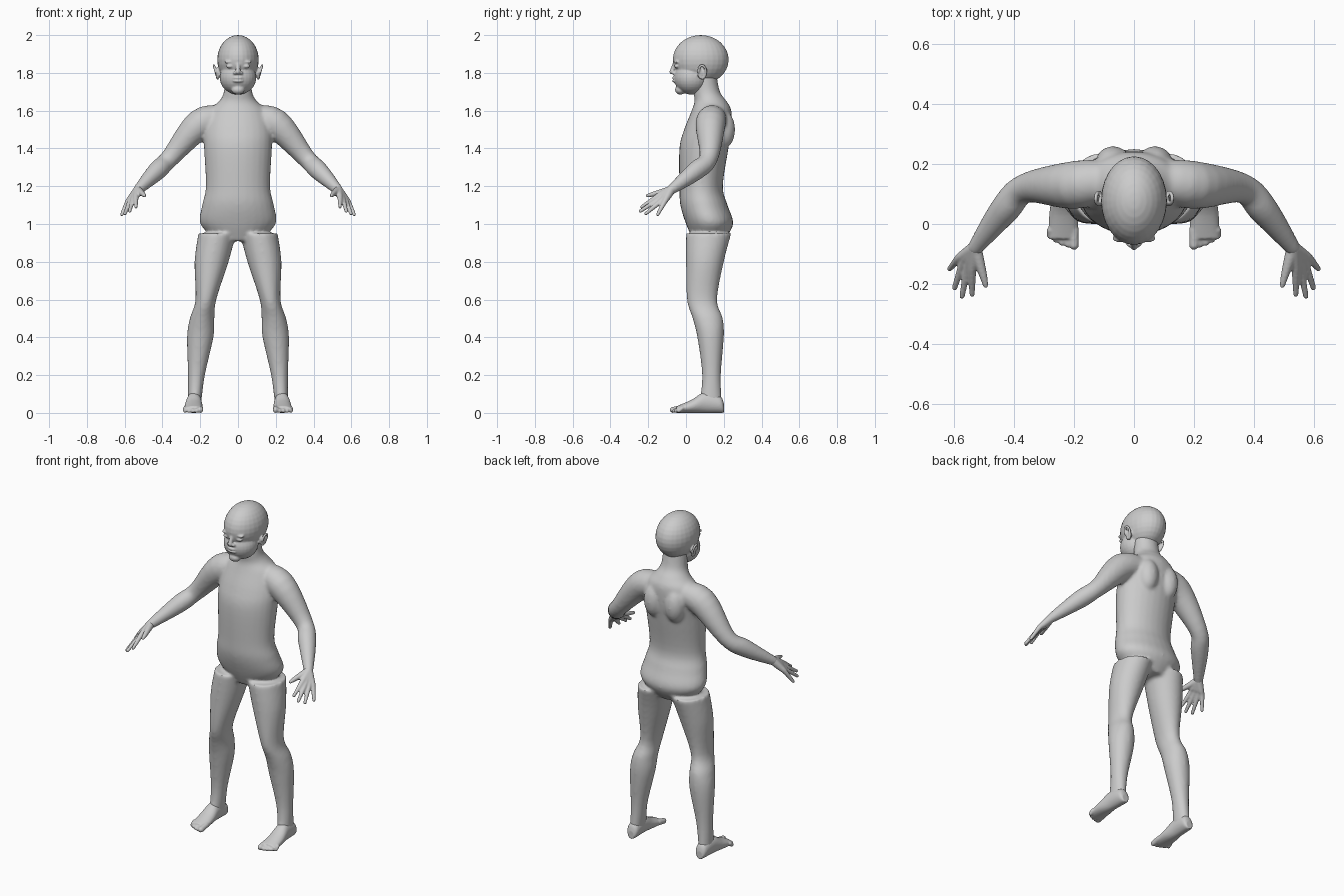
import bpy, bmesh, math
from mathutils import Vector, Matrix

default_cube = bpy.data.objects.get("Cube")
if default_cube:
    bpy.data.objects.remove(default_cube, do_unlink=True)

colour = (.6, .6, .6, 1)
grey = bpy.data.materials.new("plain grey")
grey.use_nodes = True
grey.diffuse_color = colour
grey.node_tree.nodes["Principled BSDF"].inputs["Base Color"].default_value = colour

SIDES = 28
ANGLES = [math.tau * i / SIDES for i in range(SIDES)]
WORDS = {-1: "right", 1: "left"}


def resample(rows, steps=5):
    """Pass a smooth curve through rows of numbers."""
    points = [Vector(row) for row in rows]
    padded = [points[0], *points, points[-1]]
    curve = []
    for before, start, end, after in zip(padded, padded[1:], padded[2:], padded[3:]):
        leave, arrive = (end - before) / 2, (after - start) / 2
        for step in range(steps):
            t = step / steps
            ease = t * t * (3 - 2 * t)
            curve.append(start.lerp(end, ease) + leave * t * (1 - t) ** 2 - arrive * t * t * (1 - t))
    return curve + [points[-1]]


def skin(bm, rings):
    """Join rings of points into a closed tube."""
    loops = [[bm.verts.new(point) for point in ring] for ring in rings]
    for low, high in zip(loops, loops[1:]):
        for i in range(SIDES):
            j = (i + 1) % SIDES
            bm.faces.new((low[i], low[j], high[j], high[i]))
    bm.faces.new(loops[0])
    bm.faces.new(loops[-1])


def loft(bm, rows, side=1, lengthwise=False):
    """Rows are (position, x centre, half width, other centre, other half)."""
    rings = []
    for position, x, width, other, depth in resample(rows):
        ring = []
        for angle in ANGLES:
            across = side * (x + width * math.cos(angle))
            along = other + depth * math.sin(angle)
            ring.append((across, position, along) if lengthwise else (across, along, position))
        rings.append(ring)
    skin(bm, rings)


def ball(bm, centre, size, side=1):
    x, y, z = centre
    place = Matrix.Translation((side * x, y, z)) @ Matrix.Diagonal((*size, 1))
    bmesh.ops.create_uvsphere(bm, u_segments=SIDES, v_segments=16, radius=1, matrix=place)


def limb(bm, path, side=1):
    """Round tube through (x, y, z, radius) points with rounded ends."""
    points = resample(path)
    rings = []
    for i, point in enumerate(points):
        ahead, behind = points[min(i + 1, len(points) - 1)], points[max(i - 1, 0)]
        turn = (ahead - behind).to_3d().to_track_quat("Z", "Y")
        ring = []
        for angle in ANGLES:
            spot = Vector((math.cos(angle), math.sin(angle), 0)) * point.w
            x, y, z = point.to_3d() + turn @ spot
            ring.append((side * x, y, z))
        rings.append(ring)
    skin(bm, rings)
    for x, y, z, radius in (path[0], path[-1]):
        ball(bm, (x, y, z), (radius, radius, radius), side)


def finish(bm, name, voxel, smooth):
    """Fuse the overlapping volumes into one smooth surface."""
    bmesh.ops.recalc_face_normals(bm, faces=bm.faces)
    mesh = bpy.data.meshes.new(name)
    bm.to_mesh(mesh)
    bm.free()
    mesh.materials.append(grey)
    part = bpy.data.objects.new(name, mesh)
    bpy.context.collection.objects.link(part)
    fuse = part.modifiers.new("fuse", "REMESH")
    fuse.mode = "VOXEL"
    fuse.voxel_size = voxel
    fuse.use_smooth_shade = True
    soften = part.modifiers.new("soften", "SMOOTH")
    soften.factor = .5
    soften.iterations = smooth


# Torso with neck, arms and legs
torso = [(.91, .11, .12, .08), (1, .2, .125, .125), (1.1, .19, .095, .125),
         (1.2, .17, .08, .115), (1.4, .18, .095, .13), (1.5, .18, .115, .125),
         (1.6, .15, .135, .105), (1.65, .1, .13, .085), (1.7, .075, .11, .07), (1.8, .07, .1, .06)]
leg = [(.95, .11, .1, .12, .12), (.8, .14, .09, .1, .1), (.6, .17, .055, .085, .08),
       (.5, .19, .065, .115, .08), (.4, .2, .07, .13, .07), (.2, .22, .045, .135, .05),
       (.05, .23, .035, .13, .06)]
arm = [(.07, .15, 1.56, .065), (.2, .13, 1.53, .08), (.36, .12, 1.35, .05),
       (.43, .05, 1.28, .05), (.53, -.08, 1.18, .027)]
body = bmesh.new()
loft(body, [(height, 0, width, centre, depth) for height, width, centre, depth in torso])
for side in WORDS:
    loft(body, leg, side)
    limb(body, arm, side)
    # Shoulder blade
    ball(body, (.07, .2, 1.5), (.06, .06, .1), side)
finish(body, "body", .01, 6)

# Head: skull, jaw, chin, nose and lips
head = bmesh.new()
ball(head, (0, .078, 1.87), (.11, .148, .13))
ball(head, (0, .03, 1.775), (.097, .095, .09))
ball(head, (0, -.03, 1.71), (.035, .028, .025))
limb(head, [(0, -.06, 1.85, .01), (0, -.075, 1.805, .013)])
for height in (1.757, 1.773):
    ball(head, (0, -.06, height), (.028, .014, .008))
for side in WORDS:
    # Nostril, closed eye, brow and ear
    ball(head, (.016, -.065, 1.8), (.01, .012, .01), side)
    ball(head, (.043, -.05, 1.835), (.02, .012, .01), side)
    ball(head, (.043, -.048, 1.858), (.03, .014, .008), side)
    ball(head, (.105, .08, 1.8), (.014, .02, .03), side)
    rim = [Vector((.118 + .01 * math.sin(angle), .085 - .02 * math.cos(angle),
                   1.805 + .035 * math.sin(angle), .007)) for angle in ANGLES[::4]]
    limb(head, rim, side)
finish(head, "head", .005, 3)

# Hands: fingers fan out between the index and the little finger
wrist = Vector((.53, -.08, 1.18))
knuckles = Vector((.54, -.16, 1.14)), Vector((.585, -.115, 1.115))
tips = Vector((.54, -.235, 1.09)), Vector((.615, -.15, 1.05))
reach = Vector((.01, -.04, -.01))
for side, word in WORDS.items():
    hand = bmesh.new()
    for i in range(4):
        knuckle = knuckles[0].lerp(knuckles[1], i / 3)
        tip = tips[0].lerp(tips[1], i / 3) + reach * math.sin(math.pi * i / 3)
        palm = wrist.lerp(knuckle, .6)
        limb(hand, [(*wrist, .024), (*palm, .019), (*knuckle, .014), (*tip, .009)], side)
    limb(hand, [(*wrist, .022), (.505, -.165, 1.16, .014), (.495, -.205, 1.15, .009)], side)
    finish(hand, word + "_hand", .005, 2)

# Feet with five toes, the big toe innermost
foot = [(.2, .23, .02, .05), (.18, .23, .035, .09), (.1, .233, .04, .11),
        (.03, .235, .048, .07), (-.05, .235, .05, .035)]
for side, word in WORDS.items():
    sole = bmesh.new()
    loft(sole, [(y, x, width, height / 2, height / 2) for y, x, width, height in foot], side, True)
    for i in range(5):
        x = .2 + .02 * i
        radius = .011 if i else .016
        limb(sole, [(x, -.02, .025, radius), (x, .002 * i * i - .07, radius, radius)], side)
    finish(sole, word + "_foot", .005, 2)
